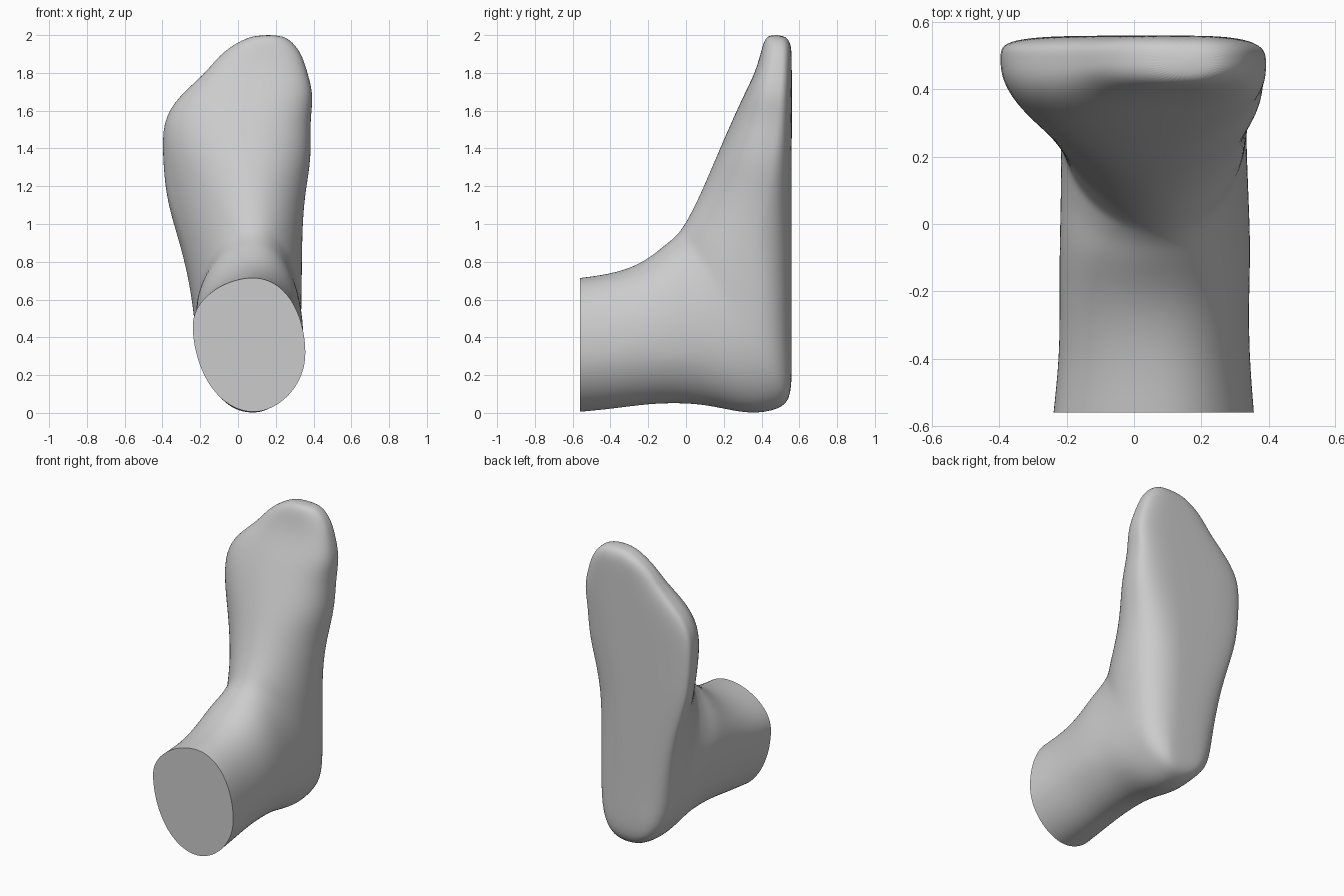
import bpy, bmesh, math

if "Cube" in bpy.data.objects:
    bpy.data.objects.remove(bpy.data.objects["Cube"])

# Loft stations from ankle cut to toe tip:
# instep y, z | heel/sole y, z | left x, right x
STATIONS = [
    (-.56, .715, -.56, .005, -.24, .357),
    (-.40, .735, -.38, .022, -.222, .343),
    (-.26, .78, -.20, .048, -.222, .342),
    (-.17, .84, -.02, .053, -.225, .352),
    (-.11, .89, .14, .038, -.222, .345),
    (-.065, .925, .34, -.012, -.218, .338),
    (-.035, .958, .50, .018, -.218, .335),
    (-.02, .98, .572, .078, -.22, .335),
    (0, 1.01, .56, .30, -.232, .337),
    (.03, 1.065, .56, .58, -.255, .342),
    (.07, 1.145, .56, .85, -.305, .338),
    (.12, 1.26, .56, 1.10, -.38, .352),
    (.18, 1.40, .56, 1.33, -.398, .391),
    (.25, 1.56, .56, 1.54, -.402, .38),
    (.31, 1.69, .56, 1.67, -.315, .402),
    (.365, 1.80, .56, 1.79, -.175, .37),
    (.395, 1.90, .56, 1.89, -.1, .34),
    (.412, 1.97, .555, 1.96, .0, .29),
    (.44, 2.003, .525, 1.998, .09, .23),
]

# Section shape keys: station | crest x, widest fraction, roundness of
# instep left, instep right, sole left, sole right, skew
SHAPE = [
    (0, .08, .46, 2.0, 2.0, 1.9, 2.0, .10),
    (4, .075, .48, 2.0, 2.05, 1.95, 2.0, .07),
    (6, .08, .52, 2.05, 2.1, 2.2, 2.2, .02),
    (8, .08, .57, 2.0, 2.15, 3.5, 2.6, -.04),
    (10, .07, .68, 1.8, 2.1, 4.6, 2.1, -.11),
    (11, .06, .72, 1.65, 2.1, 4.8, 2.3, -.10),
    (13, .06, .72, 2.1, 2.3, 4.5, 3.4, -.03),
    (15, .12, .60, 2.7, 2.7, 3.8, 3.5, 0),
    (18, .16, .50, 2.2, 2.2, 2.6, 2.6, 0),
]
N = 48


def shape_at(i):
    for a, b in zip(SHAPE, SHAPE[1:]):
        if i <= b[0]:
            f = (i - a[0]) / (b[0] - a[0])
            return [p + (q - p) * f for p, q in zip(a[1:], b[1:])]


def section(i):
    dy, dz, py, pz, xl, xr = STATIONS[i]
    cx, tm, il, ir, sl, sr, skew = shape_at(i)
    pts = []
    for k in range(N):
        a = 2 * math.pi * (k + .5) / N
        c, s = math.cos(a), math.sin(a)
        n = (ir if c > 0 else il) if s > 0 else (sr if c > 0 else sl)
        u = math.copysign(abs(c) ** (2 / n), c)
        v = abs(s) ** (2 / n)
        t = tm * (1 - v) if s > 0 else tm + (1 - tm) * v
        t += skew * u * (1 - v)
        x = cx + u * ((xr - cx) if u > 0 else (cx - xl))
        pts.append((x, dy + (py - dy) * t, dz + (pz - dz) * t))
    return pts


# Foot and ankle as one lofted skin
bm = bmesh.new()
rings = [[bm.verts.new(p) for p in section(i)] for i in range(len(STATIONS))]
for a, b in zip(rings, rings[1:]):
    for k in range(N):
        j = (k + 1) % N
        bm.faces.new((a[k], a[j], b[j], b[k]))
cut = bm.faces.new(rings[0])
bm.faces.new(rings[-1])
crease = bm.edges.layers.float.new("crease_edge")
for e in cut.edges:
    e[crease] = 1.0
bmesh.ops.recalc_face_normals(bm, faces=bm.faces[:])

# Press the sole flat
for v in bm.verts:
    v.co.y = min(v.co.y, .561)
# Relax the skin around the instep bend, away from the sole and ankle cut
bend = [v for r in rings[3:12] for v in r if v.co.y < .4 and v.co.z > .3]
for _ in range(4):
    bmesh.ops.smooth_vert(bm, verts=bend, factor=.3,
                          use_axis_x=True, use_axis_y=False, use_axis_z=False)
mesh = bpy.data.meshes.new("foot")
bm.to_mesh(mesh)
bm.free()
foot = bpy.data.objects.new("foot", mesh)
bpy.context.collection.objects.link(foot)

# Smooth skin with a crisp flat ankle cut
sub = foot.modifiers.new("smooth_skin", 'SUBSURF')
sub.levels = sub.render_levels = 2
bpy.context.view_layer.objects.active = foot
foot.select_set(True)
bpy.ops.object.modifier_apply(modifier=sub.name)
bpy.ops.object.shade_smooth_by_angle(angle=math.radians(50))
